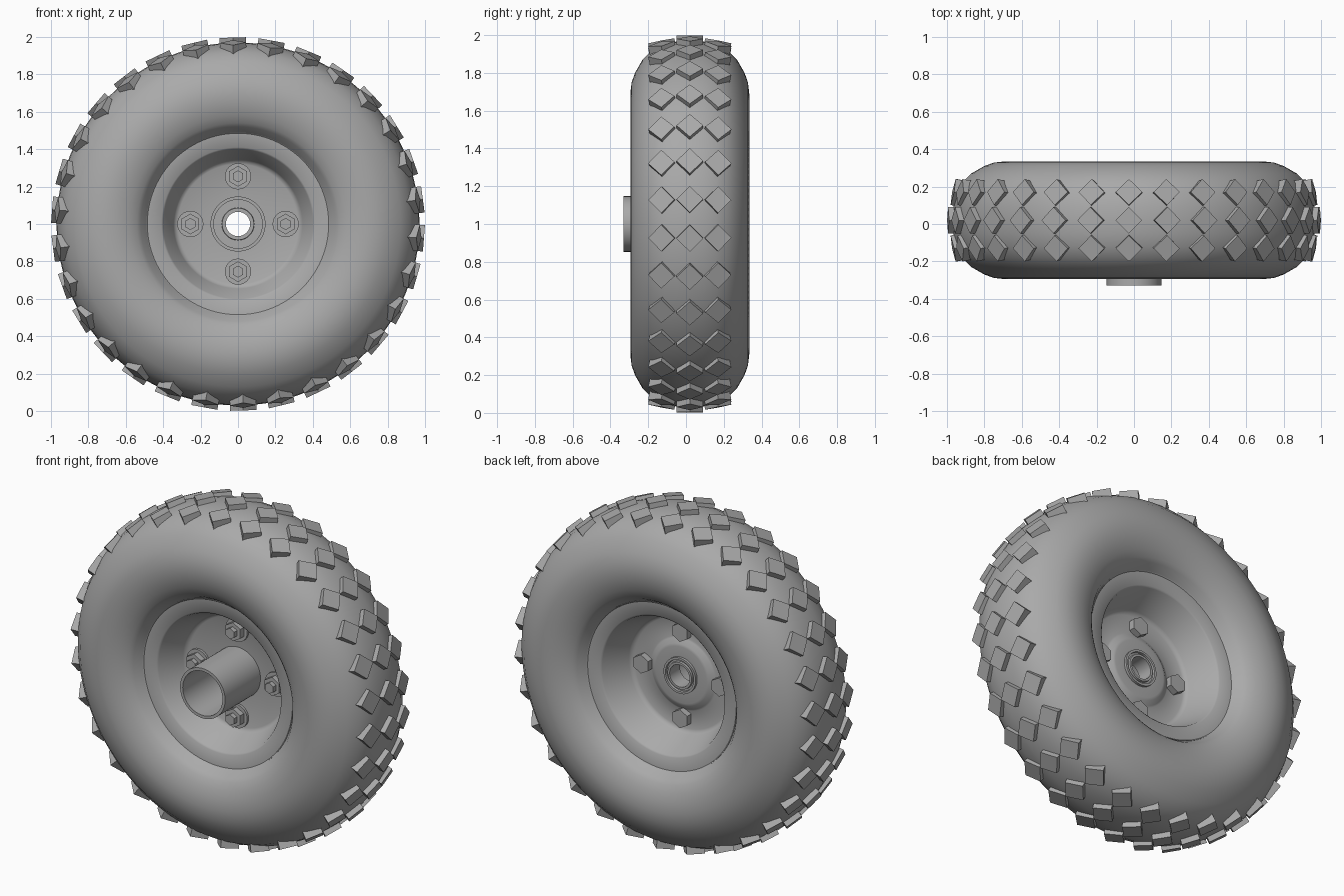
import bpy
import bmesh
from math import radians, pi, sin, cos
from mathutils import Matrix, Vector

cube = bpy.data.objects.get("Cube")
if cube:
    bpy.data.objects.remove(cube)

MID = 0.02  # centre plane of the wheel along y
AXLE = Vector((0, 0, 1))

grey = bpy.data.materials.new("neutral grey")
grey.use_nodes = True
colour = (0.4, 0.4, 0.4, 1)
grey.diffuse_color = colour
grey.node_tree.nodes["Principled BSDF"].inputs["Base Color"].default_value = colour


def finish(name, bm, angle=None):
    """Turn a bmesh into a named object, smooth shaded below the given angle."""
    bmesh.ops.recalc_face_normals(bm, faces=bm.faces)
    mesh = bpy.data.meshes.new(name)
    bm.to_mesh(mesh)
    bm.free()
    mesh.materials.append(grey)
    obj = bpy.data.objects.new(name, mesh)
    bpy.context.collection.objects.link(obj)
    if angle:
        bpy.ops.object.select_all(action='DESELECT')
        obj.select_set(True)
        bpy.context.view_layer.objects.active = obj
        bpy.ops.object.shade_smooth_by_angle(angle=radians(angle))
    return obj


def lathe(name, loop, steps=96, angle=35):
    """Revolve a closed loop of (radius, y) points about the axle."""
    bm = bmesh.new()
    rings = []
    for i in range(steps):
        a = 2 * pi * i / steps
        rings.append([bm.verts.new(AXLE + Vector((r * sin(a), y, r * cos(a))))
                      for r, y in loop])
    n = len(loop)
    for i in range(steps):
        p, q = rings[i], rings[(i + 1) % steps]
        for j in range(n):
            k = (j + 1) % n
            bm.faces.new((p[j], p[k], q[k], q[j]))
    return finish(name, bm, angle)


def prism(bm, sides, radius, y0, y1, place):
    """Add a capped prism whose axis runs along y."""
    turn = Matrix.Rotation(pi / 2, 4, 'X')
    bmesh.ops.create_cone(
        bm, cap_ends=True, segments=sides, radius1=radius, radius2=radius,
        depth=abs(y1 - y0),
        matrix=Matrix.Translation(place + Vector((0, (y0 + y1) / 2, 0))) @ turn)


# Tyre: half section mirrored about the centre plane
half = [(0.97, 0), (0.966, 0.07), (0.95, 0.14), (0.92, 0.2), (0.87, 0.25),
        (0.80, 0.29), (0.75, 0.308), (0.69, 0.315), (0.63, 0.307),
        (0.58, 0.291), (0.54, 0.27), (0.52, 0.252), (0.49, 0.205), (0.47, 0.18)]
lathe("tyre", [(r, MID + d) for r, d in half]
      + [(r, MID - d) for r, d in reversed(half[1:])], steps=128)

# Tread blocks: three rows of diamonds, the outer rows tilted outward
bm = bmesh.new()
for k in range(30):
    around = Matrix.Rotation(radians(12 * k - 1.6), 4, 'Y')
    for side in (-1, 0, 1):
        top = 0.97 if side else 0.997
        seat = Matrix.Translation((0, MID + 0.151 * side, top))
        tilt = Matrix.Rotation(radians(-11 * side), 4, 'X')
        diamond = Matrix.Rotation(pi / 4, 4, 'Z')
        block = Matrix.Translation((0, 0, -0.025)) @ Matrix.Diagonal((0.1, 0.1, 0.05, 1))
        bmesh.ops.create_cube(
            bm, size=1,
            matrix=Matrix.Translation(AXLE) @ around @ seat @ tilt @ diamond @ block)
finish("tread_blocks", bm)

# Rim: dished shell with a thin centre disc and a raised boss at the back
front = [(0.49, -0.19), (0.485, -0.185), (0.41, -0.178), (0.40, -0.17),
         (0.345, -0.02), (0.335, -0.007), (0.32, 0), (0.1, 0)]
back = [(0.1, 0.045), (0.165, 0.045), (0.18, 0.042), (0.205, 0.024), (0.215, 0.02),
        (0.32, 0.02), (0.335, 0.027), (0.345, 0.04), (0.40, 0.21),
        (0.41, 0.218), (0.485, 0.225), (0.49, 0.23)]
lathe("rim", front + back)

# Hub tube sticking out at the front
lathe("hub_tube", [(0.147, 0.01), (0.147, -0.33), (0.13, -0.33), (0.13, 0.01)], steps=64)

# Bearing with a grooved face and an open bore
lathe("bearing", [(0.13, -0.02), (0.087, -0.02), (0.085, -0.035), (0.065, -0.035),
                  (0.065, 0.06), (0.078, 0.06), (0.08, 0.048), (0.09, 0.048),
                  (0.092, 0.06), (0.105, 0.06), (0.105, 0.02), (0.13, 0.02)], steps=64)

# Four bolts: washer, nut and shank end in front, hex head at the back
washers, nuts, bolts = bmesh.new(), bmesh.new(), bmesh.new()
for k in range(4):
    a = k * pi / 2
    spot = AXLE + 0.255 * Vector((sin(a), 0, cos(a)))
    prism(washers, 32, 0.07, 0.005, -0.014, spot)
    prism(nuts, 6, 0.055, -0.01, -0.048, spot)
    prism(bolts, 6, 0.032, -0.04, -0.075, spot)
    prism(bolts, 6, 0.055, 0.015, 0.058, spot)
finish("washers", washers, 35)
finish("nuts", nuts)
finish("bolts", bolts)
